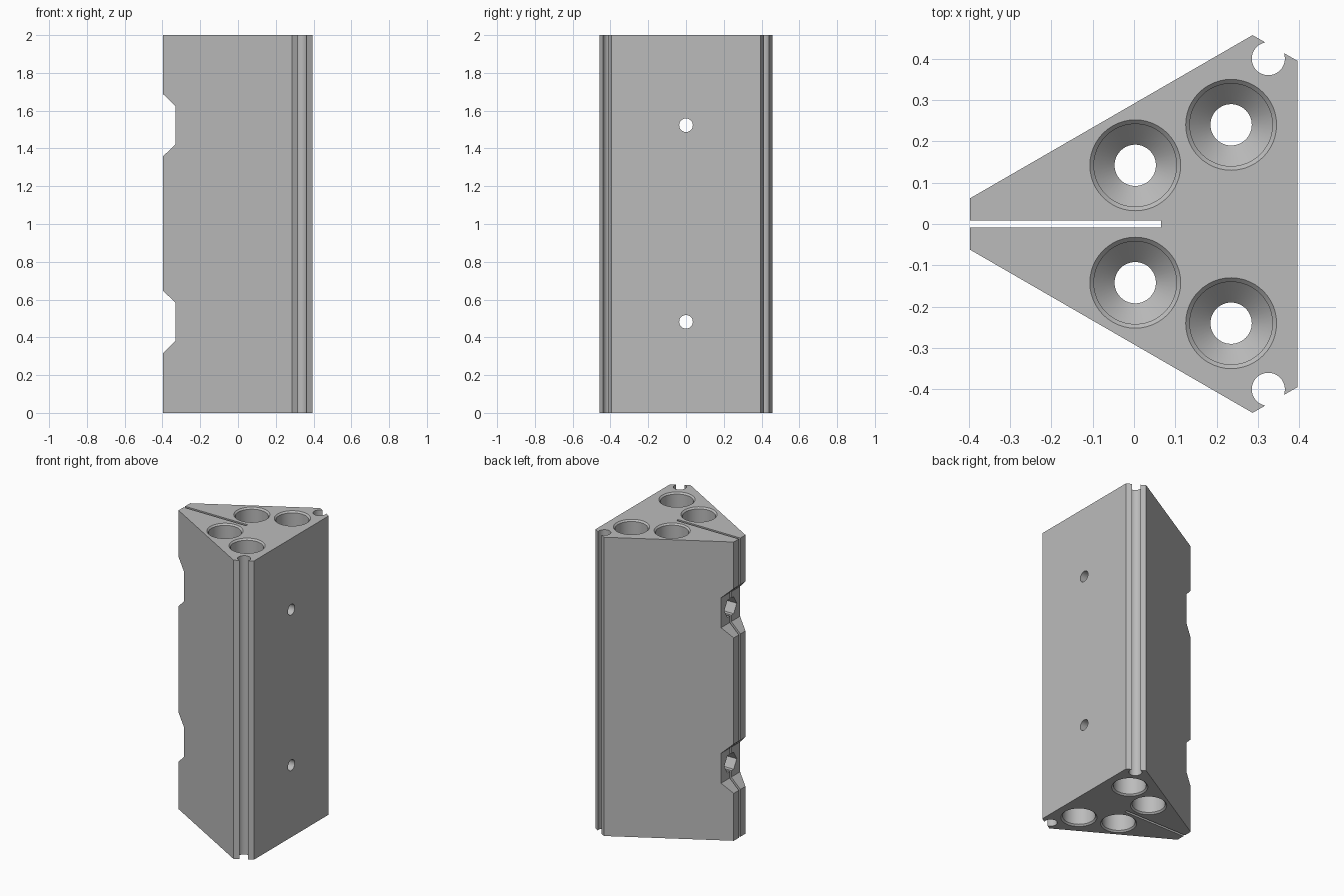
import bpy, bmesh, math
from mathutils import Matrix

if "Cube" in bpy.data.objects:
    bpy.data.objects.remove(bpy.data.objects["Cube"])

grey = bpy.data.materials.new("plain grey")
grey.use_nodes = True
grey.diffuse_color = (0.5, 0.5, 0.5, 1)
grey.node_tree.nodes["Principled BSDF"].inputs["Base Color"].default_value = (0.5, 0.5, 0.5, 1)


def make_object(name, bm):
    bmesh.ops.recalc_face_normals(bm, faces=bm.faces)
    mesh = bpy.data.meshes.new(name)
    bm.to_mesh(mesh)
    bm.free()
    mesh.materials.append(grey)
    obj = bpy.data.objects.new(name, mesh)
    bpy.context.collection.objects.link(obj)
    return obj


def prism(name, outline, low, high, axis="z"):
    """Extrude an outline of (x, y) along z, or of (x, z) along y."""
    place = (lambda a, b, h: (a, b, h)) if axis == "z" else (lambda a, b, h: (a, h, b))
    bm = bmesh.new()
    bottom, top = ([bm.verts.new(place(a, b, h)) for a, b in outline] for h in (low, high))
    bm.faces.new(bottom)
    bm.faces.new(top)
    for i in range(len(outline)):
        j = (i + 1) % len(outline)
        bm.faces.new((bottom[i], bottom[j], top[j], top[i]))
    return make_object(name, bm)


def turned(name, profile, x, y, sides=48):
    """Closed solid of stacked rings (radius, z)."""
    bm = bmesh.new()
    rings = [[bm.verts.new((x + r * math.cos(math.tau * i / sides),
                            y + r * math.sin(math.tau * i / sides), z))
              for i in range(sides)] for r, z in profile]
    for a, b in zip(rings, rings[1:]):
        for i in range(sides):
            j = (i + 1) % sides
            bm.faces.new((a[i], a[j], b[j], b[i]))
    bm.faces.new(rings[0])
    bm.faces.new(rings[-1])
    return make_object(name, bm)


def rod_x(name, radius, x0, x1, z, sides):
    bm = bmesh.new()
    turn = Matrix.Translation(((x0 + x1) / 2, 0, z)) @ Matrix.Rotation(math.pi / 2, 4, "Y")
    bmesh.ops.create_cone(bm, cap_ends=True, segments=sides, radius1=radius,
                          radius2=radius, depth=x1 - x0, matrix=turn)
    return make_object(name, bm)


# Wedge-shaped body with clipped corners
half = [(-0.397, 0.062), (0.287, 0.457), (0.395, 0.395)]
body = prism("wedge_body", half + [(x, -y) for x, y in reversed(half)], 0, 2)

cutters = []

# Flex slot along the narrow side
slot = [(-0.5, -0.008), (0.065, -0.008), (0.065, 0.008), (-0.5, 0.008)]
cutters.append(prism("slot_cutter", slot, -0.1, 2.1))

# Chamfered bores narrowing at the waist, and round corner grooves
upper = [(0.05, 1), (0.1, 1.05), (0.1, 1.99), (0.11, 2), (0.11, 2.05)]
bore = [(r, 2 - z) for r, z in reversed(upper[1:])] + upper
for side in (-1, 1):
    for x, y in ((0.003, 0.142), (0.235, 0.24)):
        cutters.append(turned("bore_cutter", bore, x, side * y))
    cutters.append(turned("groove_cutter", [(0.04, -0.1), (0.04, 2.1)], 0.325, side * 0.4))

# Bolt holes, hexagonal nut pockets and bevelled notches
for z in (0.482, 1.523):
    notch = [(-0.5, z - 0.265), (-0.33, z - 0.1), (-0.33, z + 0.1), (-0.5, z + 0.265)]
    cutters.append(prism("notch_cutter", notch, -0.3, 0.3, "y"))
    cutters.append(rod_x("nut_cutter", 0.066, -0.4, -0.23, z, 6))
    cutters.append(rod_x("bolt_cutter", 0.036, -0.5, 0.5, z, 32))

# Cut everything out of the body
for cutter in cutters:
    cutter.hide_render = True
    cut = body.modifiers.new("cut", "BOOLEAN")
    cut.operation = "DIFFERENCE"
    cut.solver = "EXACT"
    cut.object = cutter
bpy.context.view_layer.update()
bpy.context.view_layer.objects.active = body
body.select_set(True)
for name in [m.name for m in body.modifiers]:
    bpy.ops.object.modifier_apply(modifier=name)
for cutter in cutters:
    bpy.data.objects.remove(cutter)
bpy.ops.object.shade_smooth_by_angle(angle=math.radians(25))
